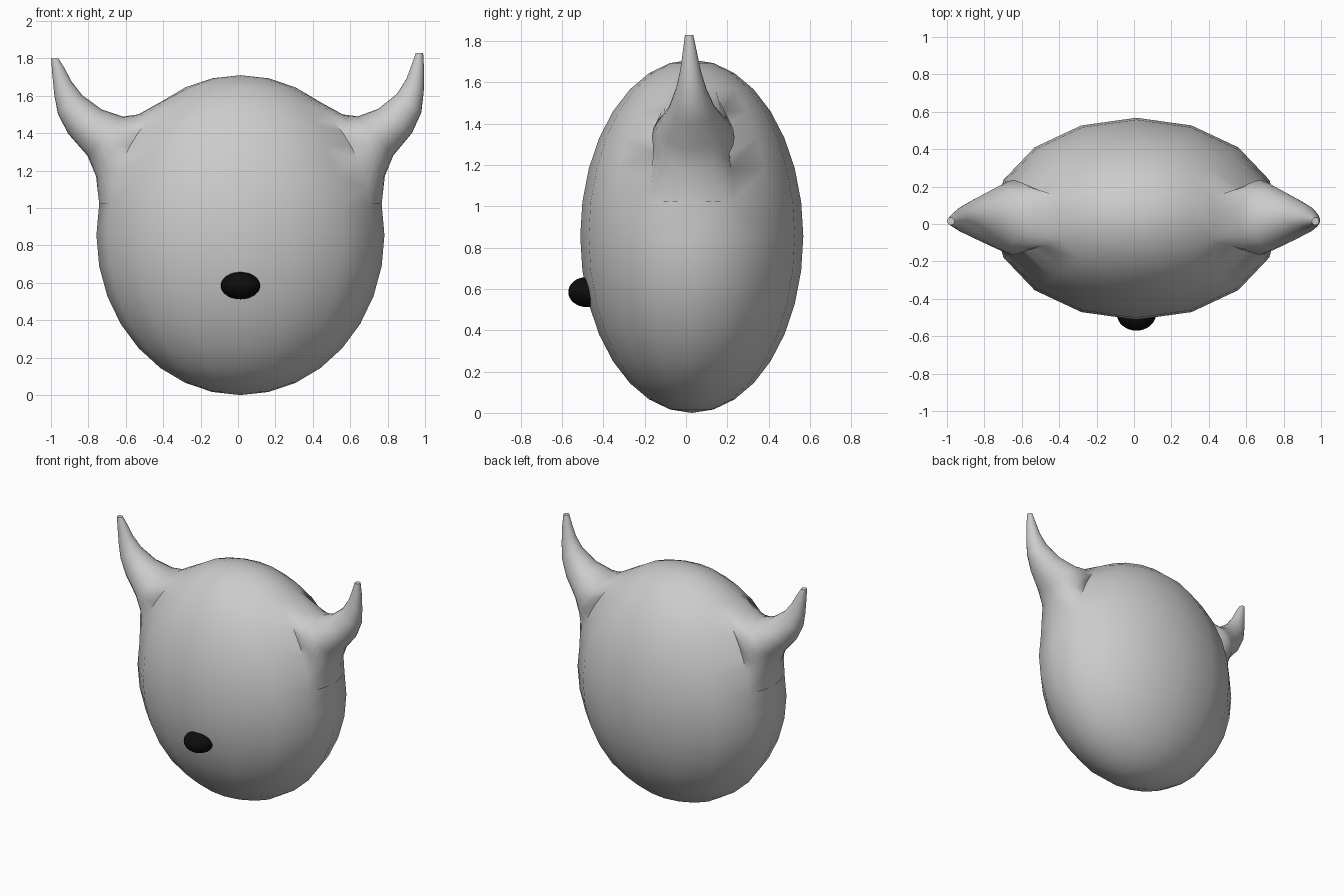
import bpy, bmesh
from math import atan2, cos, sin, tau, radians
from mathutils import Vector

cube = bpy.data.objects.get("Cube")
if cube:
    bpy.data.objects.remove(cube, do_unlink=True)


def material(name, value):
    m = bpy.data.materials.new(name)
    m.use_nodes = True
    m.diffuse_color = (value, value, value, 1)
    m.node_tree.nodes["Principled BSDF"].inputs["Base Color"].default_value = (value, value, value, 1)
    return m


def finish(bm, name, mat):
    bmesh.ops.recalc_face_normals(bm, faces=bm.faces)
    mesh = bpy.data.meshes.new(name)
    bm.to_mesh(mesh)
    bm.free()
    obj = bpy.data.objects.new(name, mesh)
    bpy.context.collection.objects.link(obj)
    mesh.materials.append(mat)
    bpy.ops.object.select_all(action='DESELECT')
    obj.select_set(True)
    bpy.context.view_layer.objects.active = obj
    bpy.ops.object.shade_smooth_by_angle(angle=radians(50))


CENTRE = Vector((0.013, 0.028, 0.855))
RADII = Vector((0.77, 0.54, 0.855))

# Horn sections: inner x, z, outer x, z, half depth
HORN = [(0.56, 1.50, 0.785, 1.17, 0.20),
        (0.64, 1.49, 0.83, 1.28, 0.17),
        (0.75, 1.53, 0.93, 1.40, 0.115),
        (0.85, 1.61, 0.98, 1.51, 0.075),
        (0.90, 1.69, 0.993, 1.62, 0.05),
        (0.93, 1.77, 0.995, 1.74, 0.033),
        (0.951, 1.83, 0.99, 1.83, 0.02)]


def horn_rings(side):
    """Centre, inner half axis and half depth of every section."""
    for i, (ix, iz, ox, oz, w) in enumerate(HORN):
        t = i / (len(HORN) - 1)
        inner, outer = Vector((ix, 0, iz)), Vector((ox, 0, oz))
        mid = (inner + outer) / 2
        axis = inner - mid
        mid.y = 0.035 - 0.02 * t
        if side < 0:  # the right horn leans out a little more
            mid.x = 2 * CENTRE.x - mid.x - 0.035 * t * t
            mid.z -= 0.03 * t * t
            axis.x = -axis.x
        yield mid, axis, w


def in_horn_patch(face):
    c = face.calc_center_median()
    lat, lon = atan2(c.z, c.xy.length), atan2(c.y, abs(c.x))
    return radians(11) < lat < radians(56) and abs(lon) < radians(23)


# Head: a round body whose side patches open into the horns
bm = bmesh.new()
bmesh.ops.create_uvsphere(bm, u_segments=16, v_segments=16, radius=1)
bmesh.ops.delete(bm, geom=[f for f in bm.faces if in_horn_patch(f)], context='FACES')
bmesh.ops.subdivide_edges(bm, edges=[e for e in bm.edges if e.is_boundary], cuts=1)
for v in bm.verts:
    v.co = CENTRE + v.co.normalized() * RADII

# Horns: rings grown from the openings and capped at the tip
for side in (1, -1):
    rings = list(horn_rings(side))
    base, up = rings[0][0], rings[0][1].normalized()
    opening = {v for e in bm.edges if e.is_boundary for v in e.verts if v.co.x * side > 0}
    # Order the opening around the horn, starting at its top
    last = sorted(opening, key=lambda v: (atan2(v.co.y - CENTRE.y, (v.co - base).dot(up)) + 0.01) % tau)
    n = len(last)
    for mid, axis, w in rings:
        ring = [bm.verts.new(mid + axis * cos(tau * k / n) + Vector((0, w * sin(tau * k / n), 0)))
                for k in range(n)]
        for k in range(n):
            j = (k + 1) % n
            bm.faces.new((last[k], last[j], ring[j], ring[k]))
        last = ring
    bm.faces.new(last)
finish(bm, "horned_head", material("soft grey", 0.6))

# Nose
bm = bmesh.new()
bmesh.ops.create_uvsphere(bm, u_segments=32, v_segments=16, radius=1)
for v in bm.verts:
    v.co = Vector((0.013, -0.48, 0.585)) + v.co * Vector((0.105, 0.09, 0.073))
finish(bm, "nose", material("black", 0.004))
